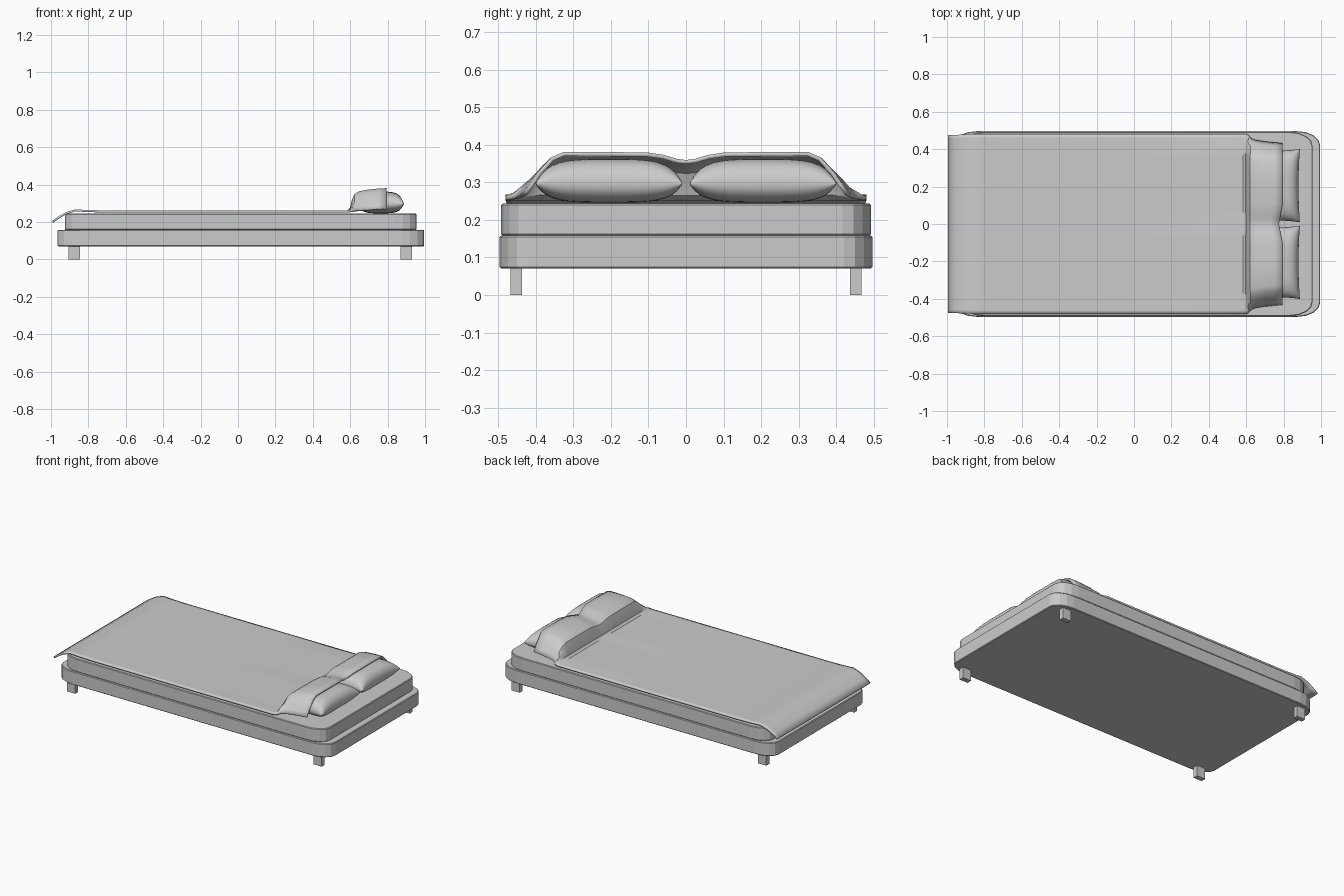
import bpy, bmesh, math
from mathutils import Vector

if "Cube" in bpy.data.objects:
    bpy.data.objects.remove(bpy.data.objects["Cube"])


def finish(name, bm, smooth=True):
    bmesh.ops.recalc_face_normals(bm, faces=bm.faces)
    me = bpy.data.meshes.new(name)
    bm.to_mesh(me)
    bm.free()
    ob = bpy.data.objects.new(name, me)
    bpy.context.collection.objects.link(ob)
    if smooth:
        bpy.context.view_layer.objects.active = ob
        bpy.ops.object.select_all(action='DESELECT')
        ob.select_set(True)
        bpy.ops.object.shade_smooth_by_angle(angle=math.radians(35))
    return ob


def rounded_slab(name, x0, x1, hy, z0, z1, rx=0.12, ry=0.075, seg=4, edge=0.004):
    """Slab with elliptical corners, slightly softened top and bottom rims."""
    cx, hx = (x0 + x1) / 2, (x1 - x0) / 2
    bm = bmesh.new()
    rings = []
    for z, s in ((z0, edge), (z0 + edge, 0), (z1 - edge, 0), (z1, edge)):
        ring = []
        for q, (sx, sy) in enumerate(((1, 1), (-1, 1), (-1, -1), (1, -1))):
            for i in range(seg + 1):
                a = math.pi / 2 * (q + i / seg)
                x = cx + sx * (hx - rx) + (rx - s) * math.cos(a)
                y = sy * (hy - ry) + (ry - s) * math.sin(a)
                ring.append(bm.verts.new((x, y, z)))
        rings.append(ring)
    n = len(rings[0])
    for a, b in zip(rings, rings[1:]):
        for i in range(n):
            bm.faces.new((a[i], a[(i + 1) % n], b[(i + 1) % n], b[i]))
    bm.faces.new(rings[0])
    bm.faces.new(rings[-1])
    return finish(name, bm, smooth=False)


def interp(table, t):
    for (a, va), (b, vb) in zip(table, table[1:]):
        if t <= b:
            return va + (vb - va) * (t - a) / (b - a)
    return table[-1][1]


# Bed base and mattress
rounded_slab("bed_base", -0.965, 0.995, 0.496, 0.07, 0.158)
rounded_slab("mattress", -0.925, 0.955, 0.492, 0.158, 0.244)

# Legs
for fx, end in ((-0.875, "foot"), (0.90, "head")):
    for s, side in ((-1, "front"), (1, "back")):
        bm = bmesh.new()
        bmesh.ops.create_cube(bm, size=1)
        for v in bm.verts:
            v.co = Vector((fx + v.co.x * 0.06, s * 0.452 + v.co.y * 0.031, 0.037 + v.co.z * 0.074))
        finish(f"{end}_{side}_leg", bm, smooth=False)


# Pillows: cushioned grid with a pinched seam
def pillow(name, cy):
    bm = bmesh.new()
    n = 20
    for side in (1, -1):
        grid = []
        for i in range(n + 1):
            row = []
            for j in range(n + 1):
                u = math.sin(math.pi / 2 * (2 * i / n - 1))
                v = math.sin(math.pi / 2 * (2 * j / n - 1))
                h = math.sqrt(max(0, (1 - u ** 4) * (1 - v ** 4)))
                x = 0.762 + 0.125 * u * (1 - 0.06 * (1 - v * v))
                y = cy + 0.196 * v * (1 - 0.05 * (1 - u * u))
                z = 0.296 + side * h * (0.066 if side > 0 else 0.05)
                row.append(bm.verts.new((x, y, z)))
            grid.append(row)
        for i in range(n):
            for j in range(n):
                bm.faces.new((grid[i][j], grid[i + 1][j], grid[i + 1][j + 1], grid[i][j + 1]))
    bmesh.ops.remove_doubles(bm, verts=bm.verts, dist=0.0001)
    finish(name, bm)


pillow("front_pillow", -0.205)
pillow("back_pillow", 0.205)

# Blanket: stations along the bed (x, half width, flat height, pillow lift)
stations = [(-0.992, 0.476, 0.200, 0), (-0.955, 0.476, 0.226, 0), (-0.92, 0.478, 0.246, 0),
            (-0.87, 0.48, 0.262, 0), (-0.80, 0.48, 0.258, 0), (-0.70, 0.48, 0.256, 0),
            (0.0, 0.48, 0.256, 0), (0.585, 0.48, 0.256, 0), (0.602, 0.48, 0.258, 0.012),
            (0.612, 0.474, 0.258, 0.05), (0.625, 0.455, 0.259, 0.085), (0.65, 0.445, 0.262, 0.097),
            (0.70, 0.437, 0.265, 0.103), (0.75, 0.432, 0.268, 0.105), (0.795, 0.428, 0.27, 0.105)]
# Drape across the width: fraction of the lift against |y| / half width
drape = [(0, 0.80), (0.06, 0.83), (0.14, 0.93), (0.24, 0.99), (0.5, 1.0), (0.76, 1.0),
         (0.83, 0.88), (0.91, 0.52), (0.96, 0.22), (1, 0.0)]
cols = sorted({s * t for t, _ in drape for s in (-1, 1)})
bm = bmesh.new()
grid = []
for x, w, z, lift in stations:
    row = []
    for t in cols:
        sag = 0.02 * max(0, 1 - abs(t) * 4) if x > 0.7 else 0
        row.append(bm.verts.new((x - sag, w * t, z + lift * interp(drape, abs(t)))))
    grid.append(row)
for a, b in zip(grid, grid[1:]):
    for j in range(len(cols) - 1):
        bm.faces.new((a[j], b[j], b[j + 1], a[j + 1]))
blanket = finish("blanket", bm)
thick = blanket.modifiers.new("thickness", 'SOLIDIFY')
thick.thickness = 0.011
thick.offset = 0
